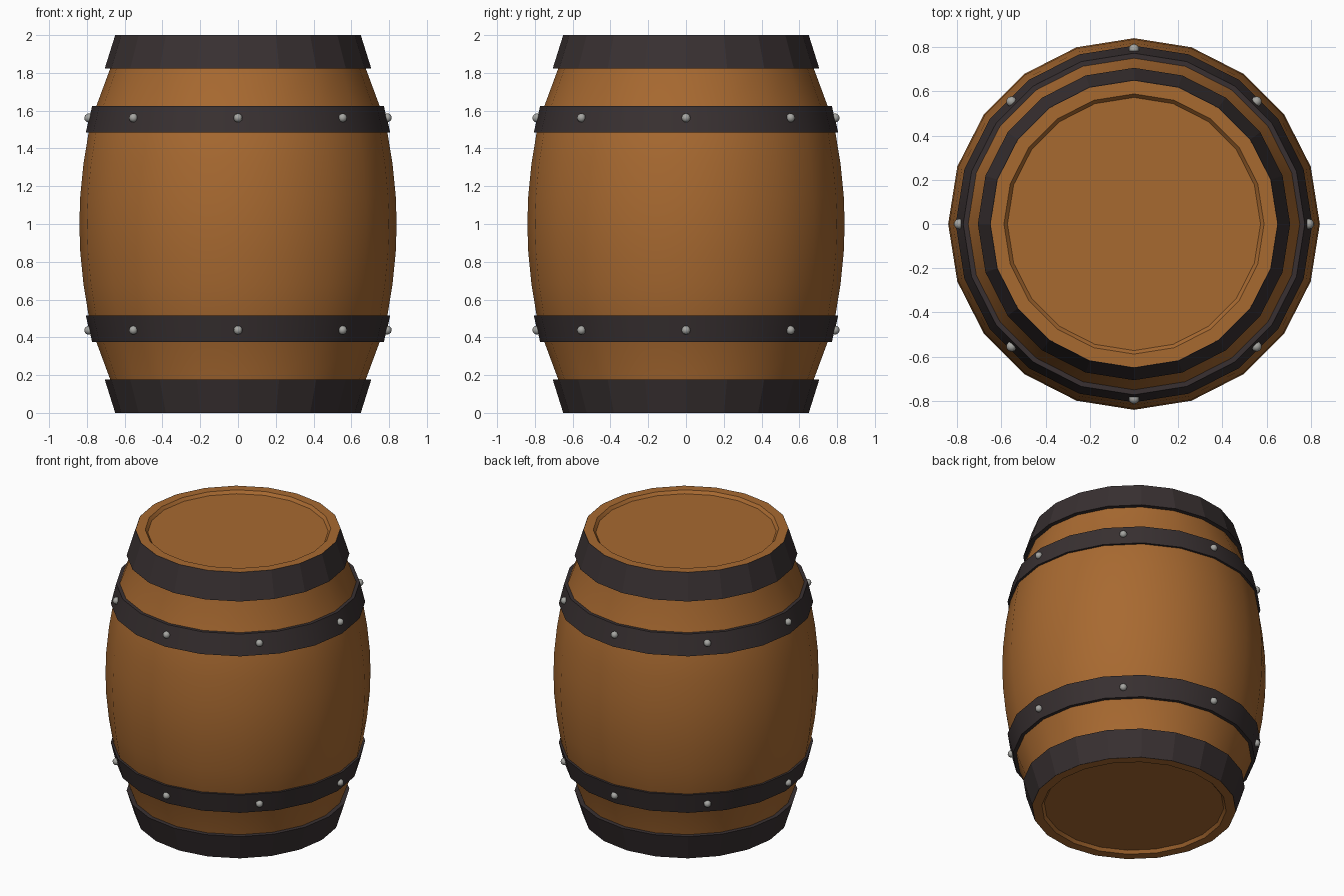
import bpy, bmesh, math

if "Cube" in bpy.data.objects:
    bpy.data.objects.remove(bpy.data.objects["Cube"])

SIDES = 20


def material(name, rgb):
    m = bpy.data.materials.new(name)
    m.diffuse_color = (*rgb, 1)
    m.use_nodes = True
    m.node_tree.nodes["Principled BSDF"].inputs["Base Color"].default_value = m.diffuse_color
    return m


WOOD = material("warm wood", (0.39, 0.142, 0.030))
IRON = material("dark iron", (0.040, 0.030, 0.031))
STEEL = material("grey steel", (0.38, 0.38, 0.36))


def finish(bm, name, mat, angle=None):
    bmesh.ops.recalc_face_normals(bm, faces=bm.faces)
    mesh = bpy.data.meshes.new(name)
    bm.to_mesh(mesh)
    bm.free()
    mesh.materials.append(mat)
    ob = bpy.data.objects.new(name, mesh)
    bpy.context.collection.objects.link(ob)
    if angle:
        bpy.ops.object.select_all(action='DESELECT')
        ob.select_set(True)
        bpy.context.view_layer.objects.active = ob
        bpy.ops.object.shade_smooth_by_angle(angle=math.radians(angle))
    return ob


def lathe(name, profile, mat, closed=False, angle=None):
    """Revolve (radius, z) points; an open profile is capped at both ends."""
    bm = bmesh.new()
    rings = []
    for r, z in profile:
        rings.append([bm.verts.new((r * math.cos(math.tau * i / SIDES),
                                    r * math.sin(math.tau * i / SIDES), z))
                      for i in range(SIDES)])
    pairs = list(zip(rings, rings[1:]))
    if closed:
        pairs.append((rings[-1], rings[0]))
    else:
        bm.faces.new(rings[0])
        bm.faces.new(rings[-1])
    for a, b in pairs:
        for i in range(SIDES):
            j = (i + 1) % SIDES
            bm.faces.new((a[i], a[j], b[j], b[i]))
    return finish(bm, name, mat, angle)


def flip(profile):
    return [(r, 2 - z) for r, z in profile]


# Bulging body with shallow recessed heads at both ends
half = [(0.572, 0.02), (0.588, 0.0), (0.648, 0.0), (0.674, 0.17), (0.748, 0.37),
        (0.79, 0.51), (0.818, 0.68), (0.835, 0.85)]
lathe("barrel_body", half + [(0.84, 1.0)] + flip(half)[::-1], WOOD, angle=35)

# Iron hoops, mirrored about mid height
end_hoop = [(0.65, 0.0), (0.706, 0.178), (0.66, 0.178), (0.63, 0.002)]
mid_hoop = [(0.772, 0.375), (0.806, 0.515), (0.77, 0.515), (0.735, 0.375)]
for side, f in (("bottom", list), ("top", flip)):
    lathe(side + "_end_hoop", f(end_hoop), IRON, closed=True)
    lathe(side + "_middle_hoop", f(mid_hoop), IRON, closed=True, angle=30)

    # Eight rivets around each middle hoop
    z = f([(0, 0.438)])[0][1]
    for k in range(8):
        a = math.tau * k / 8
        r = 0.79 if k % 2 == 0 else 0.783
        bm = bmesh.new()
        bmesh.ops.create_icosphere(bm, subdivisions=2, radius=0.024)
        bmesh.ops.translate(bm, verts=bm.verts, vec=(r * math.cos(a), r * math.sin(a), z))
        finish(bm, f"{side}_rivet_{k + 1}", STEEL, angle=40)
